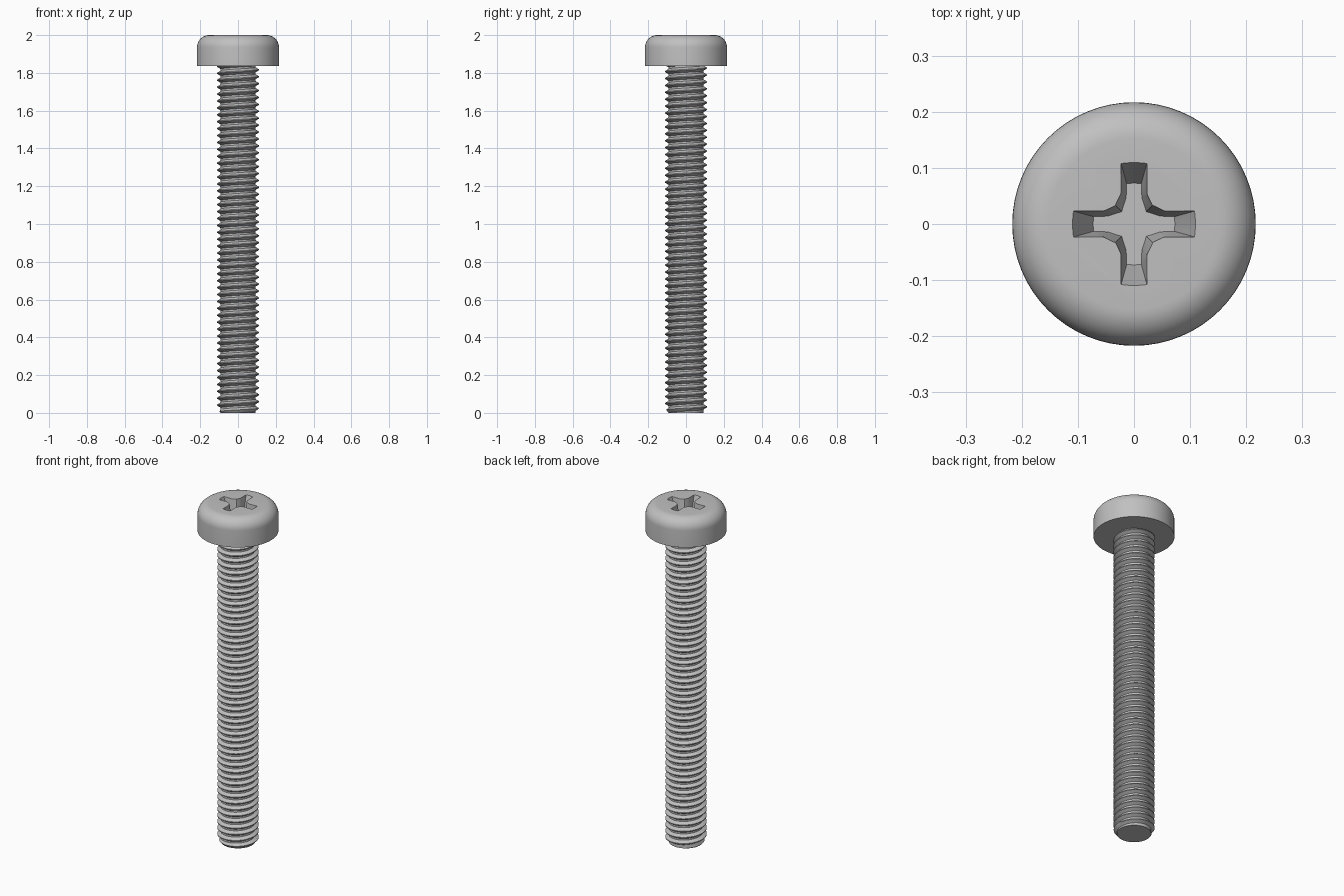
import bpy, bmesh
from math import sin, cos, pi, radians
from mathutils import Matrix, Vector

if "Cube" in bpy.data.objects:
    bpy.data.objects.remove(bpy.data.objects["Cube"])

steel = bpy.data.materials.new("grey steel")
steel.use_nodes = True
steel.diffuse_color = (0.53, 0.53, 0.53, 1)
steel.node_tree.nodes["Principled BSDF"].inputs["Base Color"].default_value = steel.diffuse_color

HEAD_BASE, TOP = 1.837, 2.0
HEAD_R, FILLET = 0.217, 0.065
CREST, ROOT, PITCH = 0.111, 0.092, 0.0366
SEGMENTS = 64


def make_object(name, bm):
    bmesh.ops.recalc_face_normals(bm, faces=bm.faces)
    mesh = bpy.data.meshes.new(name)
    bm.to_mesh(mesh)
    bm.free()
    mesh.materials.append(steel)
    obj = bpy.data.objects.new(name, mesh)
    bpy.context.collection.objects.link(obj)
    return obj


def activate(obj):
    bpy.ops.object.select_all(action='DESELECT')
    obj.select_set(True)
    bpy.context.view_layer.objects.active = obj


def bridge(bm, lower, upper):
    for i in range(len(lower)):
        j = (i + 1) % len(lower)
        bm.faces.new((lower[i], lower[j], upper[j], upper[i]))


def loft(name, rings):
    """Skin a stack of closed rings and cap both ends."""
    bm = bmesh.new()
    loops = [[bm.verts.new(p) for p in ring] for ring in rings]
    for lower, upper in zip(loops, loops[1:]):
        bridge(bm, lower, upper)
    bm.faces.new(loops[0])
    bm.faces.new(loops[-1])
    return make_object(name, bm)


def circle(r, z, n=SEGMENTS):
    return [(r * cos(2 * pi * i / n), r * sin(2 * pi * i / n), z) for i in range(n)]


# Head: a straight wall with a rounded upper edge
profile = [(HEAD_R, HEAD_BASE)]
for i in range(11):
    a = pi / 2 * i / 10
    profile.append((HEAD_R - FILLET + FILLET * cos(a), TOP - FILLET + FILLET * sin(a)))
head = loft("head", [circle(r, z) for r, z in profile])

# Cross recess: a tapered cutter, one quarter outline turned four times
wide = [(0.110, 0), (0.108, 0.023), (0.055, 0.023), (0.033, 0.033), (0.023, 0.055), (0.023, 0.108)]
narrow = [(0.073, 0), (0.072, 0.013), (0.047, 0.014), (0.022, 0.022), (0.014, 0.047), (0.013, 0.072)]
DEPTH = 0.11


def recess_ring(t):
    ring = []
    for quarter in range(4):
        turn = Matrix.Rotation(quarter * pi / 2, 3, 'Z')
        for a, b in zip(narrow, wide):
            p = Vector(a).lerp(Vector(b), t)
            ring.append(turn @ Vector((p.x, p.y, TOP - DEPTH + DEPTH * t)))
    return ring


cutter = loft("recess_cutter", [recess_ring(0), recess_ring(1.2)])
cutter.hide_render = True
cut = head.modifiers.new("cross_recess", 'BOOLEAN')
cut.operation = 'DIFFERENCE'
cut.solver = 'EXACT'
cut.object = cutter
activate(head)
bpy.ops.object.modifier_apply(modifier=cut.name)
bpy.data.objects.remove(cutter)

# Threaded shank: a V profile swept along a right-handed helix, trimmed at both ends
tooth = [(ROOT, 0), (ROOT, 0.25), (CREST, 0.56), (CREST, 0.69), (ROOT, 1)]
SHANK_TOP = HEAD_BASE + 0.003
STEPS = 48


def thread_point(angle, r, height):
    z = min(max(height, 0), SHANK_TOP)
    r = min(r, ROOT + 0.8 * z)
    return (r * cos(angle), r * sin(angle), z)


bm = bmesh.new()
turns = int(SHANK_TOP / PITCH) + 3
previous = None
for i in range(turns * STEPS + 1):
    angle = 2 * pi * i / STEPS
    base = (i / STEPS - 2) * PITCH
    row = [bm.verts.new(thread_point(angle, r, base + f * PITCH)) for r, f in tooth]
    if previous:
        for k in range(len(tooth) - 1):
            bm.faces.new((previous[k], row[k], row[k + 1], previous[k + 1]))
    previous = row
bmesh.ops.remove_doubles(bm, verts=bm.verts, dist=0.00005)
bmesh.ops.dissolve_degenerate(bm, edges=bm.edges, dist=0.00005)
# Flat tip of the shank
bm.faces.new([bm.verts.new(p) for p in circle(ROOT, 0, STEPS)])
bmesh.ops.remove_doubles(bm, verts=bm.verts, dist=0.00005)
shank = make_object("threaded_shank", bm)

for part in (head, shank):
    activate(part)
    bpy.ops.object.shade_smooth_by_angle(angle=radians(25))
